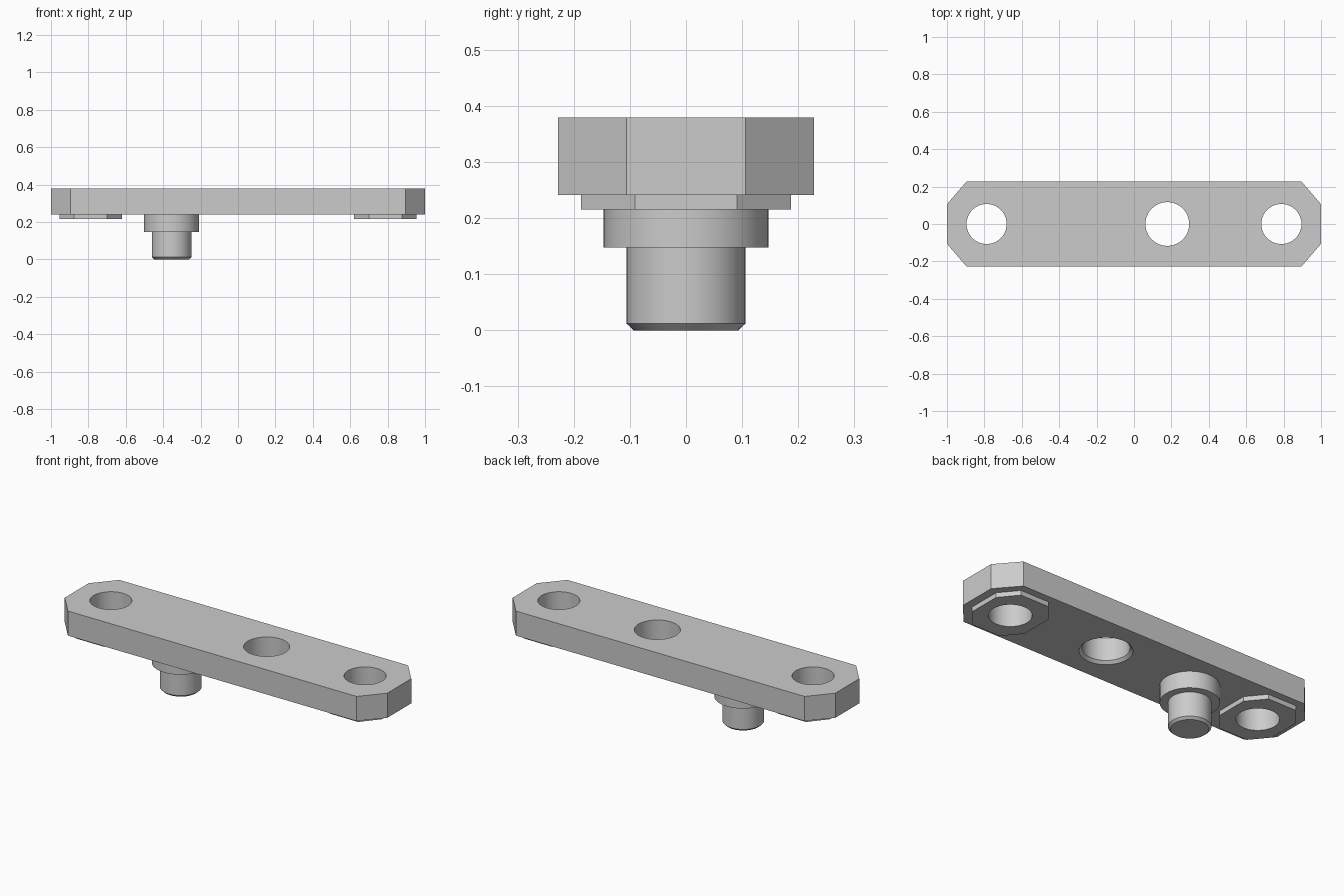
import bpy, bmesh, math

if "Cube" in bpy.data.objects:
    bpy.data.objects.remove(bpy.data.objects["Cube"])

PIN_X, HOLE_X, END_X = -0.355, 0.178, 0.788
Z_PAD, Z_BOTTOM, Z_TOP = 0.215, 0.241, 0.379


def finish(name, bm, smooth=False):
    bmesh.ops.recalc_face_normals(bm, faces=bm.faces)
    mesh = bpy.data.meshes.new(name)
    bm.to_mesh(mesh)
    bm.free()
    obj = bpy.data.objects.new(name, mesh)
    bpy.context.collection.objects.link(obj)
    if smooth:
        shade(obj)
    return obj


def shade(obj):
    bpy.ops.object.select_all(action='DESELECT')
    obj.select_set(True)
    bpy.context.view_layer.objects.active = obj
    bpy.ops.object.shade_smooth_by_angle(angle=math.radians(30))


def cut_corner_slab(name, cx, hx, hy, fx, fy, z0, z1):
    """Rectangle with chamfered corners; fx, fy are half lengths of its flats."""
    quarter = [(hx, fy), (fx, hy)]
    pts = (quarter + [(-x, y) for x, y in quarter[::-1]]
           + [(-x, -y) for x, y in quarter] + [(x, -y) for x, y in quarter[::-1]])
    bm = bmesh.new()
    face = bm.faces.new([bm.verts.new((cx + x, y, z0)) for x, y in pts])
    ext = bmesh.ops.extrude_face_region(bm, geom=[face])['geom']
    bmesh.ops.translate(bm, vec=(0, 0, z1 - z0),
                        verts=[v for v in ext if isinstance(v, bmesh.types.BMVert)])
    return finish(name, bm)


def lathe(name, cx, profile, smooth=True, n=48):
    """Closed solid turned from (radius, z) points."""
    bm = bmesh.new()
    rings = [[bm.verts.new((cx + r * math.cos(2 * math.pi * i / n),
                            r * math.sin(2 * math.pi * i / n), z)) for i in range(n)]
             for r, z in profile]
    for a, b in zip(rings, rings[1:]):
        for i in range(n):
            j = (i + 1) % n
            bm.faces.new((a[i], a[j], b[j], b[i]))
    bm.faces.new(rings[0])
    bm.faces.new(rings[-1])
    return finish(name, bm, smooth)


def drill(obj, cutters):
    bpy.context.view_layer.objects.active = obj
    for c in cutters:
        mod = obj.modifiers.new("hole", 'BOOLEAN')
        mod.operation, mod.solver, mod.object = 'DIFFERENCE', 'EXACT', c
        bpy.ops.object.modifier_apply(modifier=mod.name)
    shade(obj)


# Hole cutters: two straight end holes, one with a chamfer on the underside
left_cut, right_cut = [lathe("end_hole_cutter", s * END_X, [(0.107, 0.1), (0.107, 0.5)])
                       for s in (-1, 1)]
middle_cut = lathe("middle_hole_cutter", HOLE_X,
                   [(0.142, Z_BOTTOM - 0.01), (0.117, Z_BOTTOM + 0.015), (0.117, 0.5)])

# Main plate
plate = cut_corner_slab("plate", 0, 1.0, 0.228, 0.895, 0.106, Z_BOTTOM, Z_TOP)
drill(plate, [left_cut, right_cut, middle_cut])

# Octagonal pads under the end holes
for side, sign, cutter in (("left", -1, left_cut), ("right", 1, right_cut)):
    pad = cut_corner_slab(side + "_pad", sign * END_X, 0.167, 0.187, 0.088, 0.091,
                          Z_PAD, Z_BOTTOM)
    drill(pad, [cutter])

# Stepped pin with a chamfered tip
lathe("pin", PIN_X, [(0.093, 0), (0.106, 0.012), (0.106, 0.148),
                     (0.147, 0.148), (0.147, Z_BOTTOM)])

for c in (left_cut, right_cut, middle_cut):
    bpy.data.objects.remove(c)
